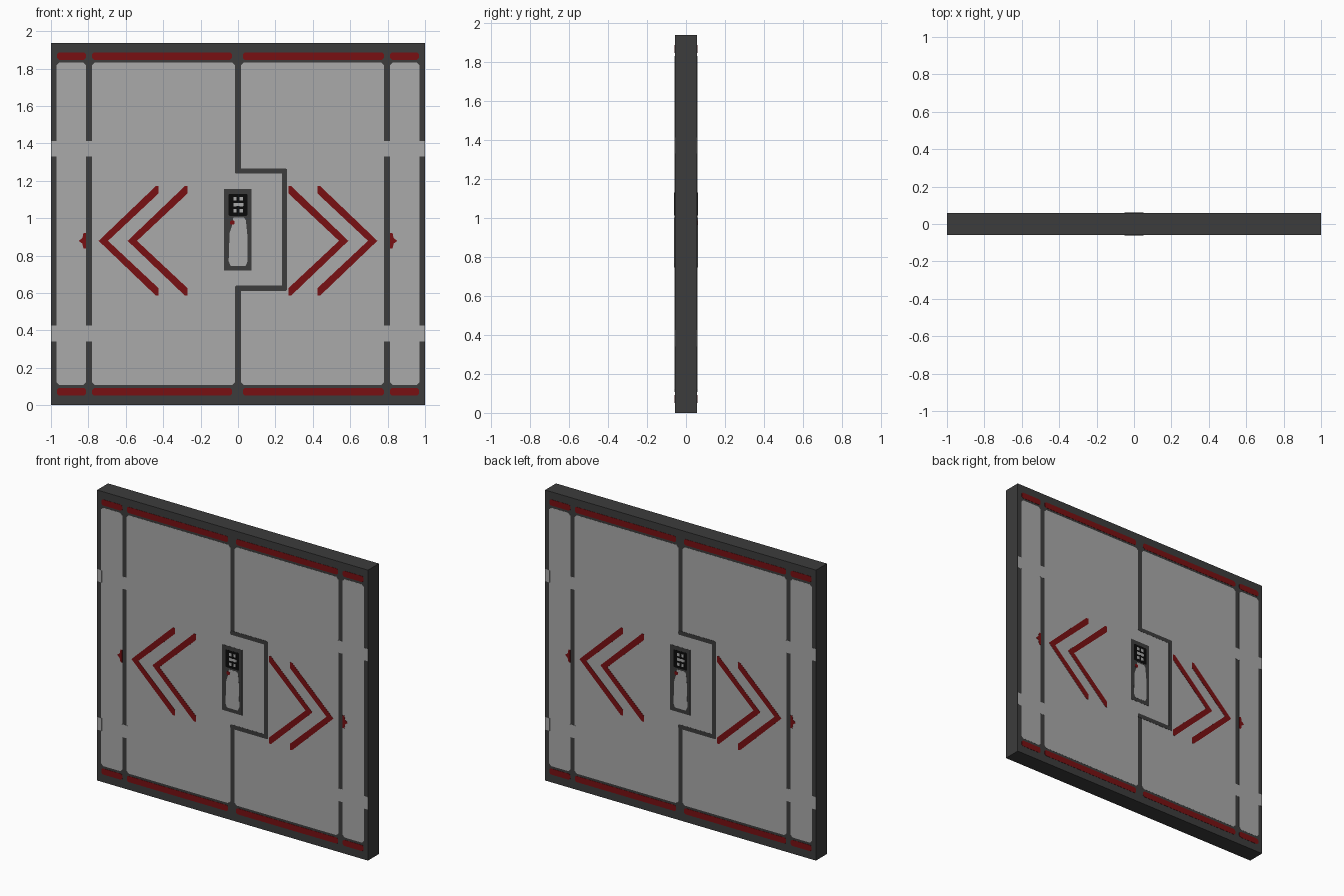
import bpy, bmesh

if "Cube" in bpy.data.objects:
    bpy.data.objects.remove(bpy.data.objects["Cube"])

def material(name, rgb):
    m = bpy.data.materials.new(name)
    m.diffuse_color = (*rgb, 1)
    m.use_nodes = True
    m.node_tree.nodes["Principled BSDF"].inputs["Base Color"].default_value = m.diffuse_color
    return m

DARK = material("dark grey frame", (0.045, 0.045, 0.045))
LIGHT = material("light grey panel", (0.40, 0.40, 0.40))
RED = material("dark red marking", (0.19, 0.005, 0.006))
BLACK = material("black screen", (0.003, 0.003, 0.003))

BODY = 0.0565   # half depth of the slab under the plates
STEP = 0.0007   # height of one plate layer
H = 1.938

def rect(x0, x1, z0, z1, c=0.0):
    """Rectangle outline, with corners cut by c."""
    if not c:
        return [(x0, z0), (x1, z0), (x1, z1), (x0, z1)]
    return [(x0 + c, z0), (x1 - c, z0), (x1, z0 + c), (x1, z1 - c),
            (x1 - c, z1), (x0 + c, z1), (x0, z1 - c), (x0, z0 + c)]

def mirror(polys):
    """The outlines plus their copies mirrored in x."""
    return polys + [[(-x, z) for x, z in reversed(p)] for p in polys]

def plates(name, polys, layer, mat):
    """Thin plates on the front, repeated on the back turned half round."""
    bm = bmesh.new()
    y = BODY + layer * STEP
    for s in (1, -1):
        for p in polys:
            outer = [bm.verts.new((x * s, -y * s, z)) for x, z in p]
            inner = [bm.verts.new((x * s, -(BODY - 0.001) * s, z)) for x, z in p]
            bm.faces.new(outer)
            for i in range(len(p)):
                j = (i + 1) % len(p)
                bm.faces.new((outer[j], outer[i], inner[i], inner[j]))
    bmesh.ops.recalc_face_normals(bm, faces=bm.faces)
    me = bpy.data.meshes.new(name)
    bm.to_mesh(me)
    bm.free()
    me.materials.append(mat)
    ob = bpy.data.objects.new(name, me)
    bpy.context.collection.objects.link(ob)

# Slab
bpy.ops.mesh.primitive_cube_add(size=1, location=(0, 0, H / 2))
slab = bpy.context.object
slab.name = "door_slab"
slab.scale = (2, 2 * BODY + 0.002, H)
bpy.ops.object.transform_apply(location=True, scale=True)
slab.data.materials.append(DARK)
BODY += 0.001

# Light panels: narrow side panels and the two door leaves
Z0, Z1, C = 0.108, 1.832, 0.015
plates("side_panels", mirror([rect(0.813, 0.97, Z0, Z1, C)]), 1, LIGHT)
plates("door_leaves", mirror([rect(0.016, 0.781, Z0, Z1, C)]), 1, LIGHT)

# Light gaps that break the side strips and the outer frame
gaps = [(0.34, 0.425), (1.33, 1.412)]
plates("strip_gaps", mirror([rect(0.775, 0.82, a, b) for a, b in gaps]
                            + [rect(0.965, 0.9995, a, b) for a, b in gaps]), 1.5, LIGHT)

# Stepped centre seam around the lock
plates("lock_panel", [rect(-0.02, 0.24, 0.635, 1.243)], 2, LIGHT)
plates("centre_seam", [rect(-0.016, 0.262, 1.238, 1.265, 0.006),
                       rect(-0.016, 0.262, 0.612, 0.64, 0.006),
                       rect(0.235, 0.262, 0.615, 1.262)], 3, DARK)

# Red stripes along top and bottom
spans = [(-0.968, -0.813), (-0.78, -0.032), (0.026, 0.78), (0.813, 0.968)]
plates("red_stripes", [rect(a, b, z, z + 0.04, 0.01)
                       for a, b in spans for z in (0.052, 1.847)], 2, RED)

# Red chevrons pointing outwards, and the small arrow tips past the strips
ZC, R, W = 0.879, 0.292, 0.05
def chevron(tip):
    e = tip - 0.305
    return [(tip, ZC), (e, ZC + R), (e - 0.016, ZC + R), (e - 0.016, ZC + R - W + 0.012),
            (tip - W, ZC),
            (e - 0.016, ZC - R + W - 0.012), (e - 0.016, ZC - R), (e, ZC - R)]
plates("red_chevrons", mirror([chevron(0.745), chevron(0.590)]), 3, RED)
plates("red_arrow_tips", mirror([[(0.813, ZC - 0.042), (0.826, ZC - 0.042), (0.832, ZC - 0.015),
                                  (0.852, ZC), (0.832, ZC + 0.015), (0.826, ZC + 0.042),
                                  (0.813, ZC + 0.042)]]), 3, RED)

# Lock: dark housing, black keypad, light grip and a red lamp
plates("lock_housing", [rect(-0.075, 0.073, 0.72, 1.157)], 3, DARK)
plates("keypad", [rect(-0.05, 0.05, 1.013, 1.13, 0.004)], 4, BLACK)
plates("keypad_keys", [rect(x, x + 0.018, z, z + 0.02)
                       for x in (-0.025, 0.008) for z in (1.03, 1.062, 1.094)]
       + [rect(-0.01, 0.03, 1.065, 1.08)], 5, LIGHT)
plates("grip", [[(-0.04, 0.745), (0.04, 0.745), (0.052, 0.77), (0.05, 0.91), (0.042, 0.99),
                 (0.032, 1.003), (-0.025, 1.003), (-0.032, 0.96), (-0.045, 0.92),
                 (-0.05, 0.77)]], 4, LIGHT)
plates("red_lamp", [rect(-0.043, -0.018, 0.965, 0.988, 0.006)], 5, RED)
